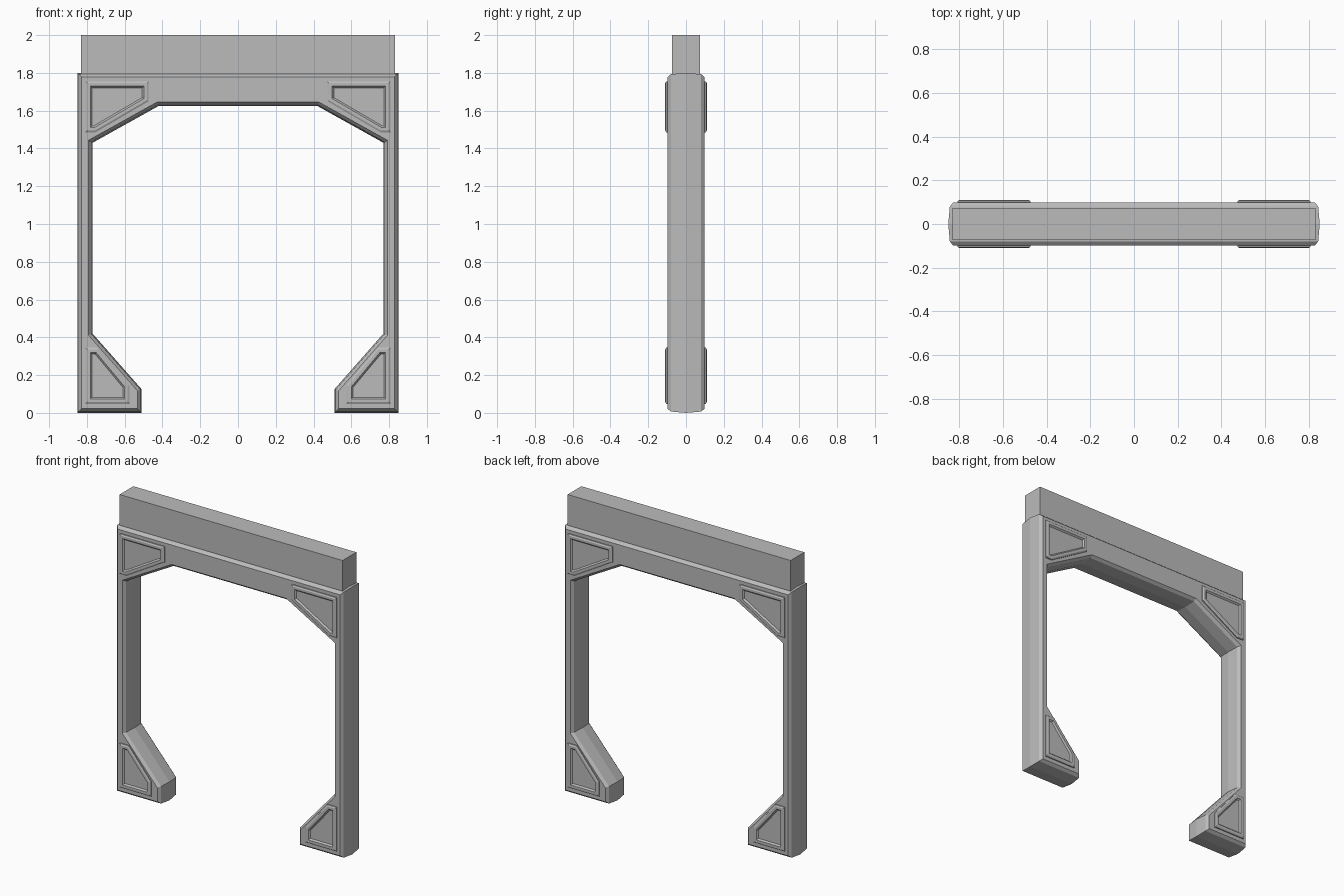
import bpy
import bmesh
from mathutils import Vector

cube = bpy.data.objects.get("Cube")
if cube:
    bpy.data.objects.remove(cube, do_unlink=True)

# Single plain material
grey = bpy.data.materials.new("plain_grey")
grey.use_nodes = True
colour = (0.5, 0.5, 0.5, 1)
grey.diffuse_color = colour
bsdf = next(n for n in grey.node_tree.nodes if n.type == 'BSDF_PRINCIPLED')
bsdf.inputs["Base Color"].default_value = colour
bsdf.inputs["Roughness"].default_value = 0.6


def inset(points, amount):
    """Move every edge of an anticlockwise outline inward by amount."""
    result = []
    for i, p in enumerate(points):
        p = Vector(p)
        a = (p - Vector(points[i - 1])).normalized()
        b = (Vector(points[(i + 1) % len(points)]) - p).normalized()
        na, nb = Vector((-a.y, a.x)), Vector((-b.y, b.x))
        result.append(p + (na + nb) * amount / (1 + na.dot(nb)))
    return result


def layered_solid(name, outline, layers):
    """Join inset copies of an x-z outline, one per (y, inset) layer."""
    bm = bmesh.new()
    rings = [[bm.verts.new((p.x, y, p.y)) for p in inset(outline, amount)]
             for y, amount in layers]
    count = len(outline)
    for low, high in zip(rings, rings[1:]):
        for i in range(count):
            j = (i + 1) % count
            bm.faces.new((low[i], low[j], high[j], high[i]))
    bm.faces.new(rings[0])
    bm.faces.new(rings[-1])
    bmesh.ops.recalc_face_normals(bm, faces=bm.faces[:])
    mesh = bpy.data.meshes.new(name)
    bm.to_mesh(mesh)
    bm.free()
    mesh.materials.append(grey)
    obj = bpy.data.objects.new(name, mesh)
    bpy.context.collection.objects.link(obj)
    return obj


def mirrored(points):
    return [(-x, z) for x, z in reversed(points)]


# Door frame: chamfered rims and gently bowed edges
half = [(0.51, 0), (0.85, 0), (0.85, 1.8)]
inner = [(0.42, 1.625), (0.77, 1.43), (0.77, 0.42), (0.51, 0.125)]
outline = half + mirrored(half) + mirrored(inner) + inner
bow = [(-0.098, 0.022), (-0.08, 0.007), (0, 0), (0.08, 0.007), (0.098, 0.022)]
layered_solid("door_frame", outline, bow)

# Header beam
beam = [(-0.83, 1.78), (0.83, 1.78), (0.83, 2), (-0.83, 2)]
layered_solid("header_beam", beam, [(-0.073, 0), (0.073, 0)])

# Raised corner panels with a sunken centre, on both faces
panels = {
    "upper": [(0.755, 1.485), (0.807, 1.485), (0.807, 1.755),
              (0.473, 1.755), (0.473, 1.65)],
    "lower": [(0.575, 0.048), (0.807, 0.048), (0.807, 0.345),
              (0.74, 0.345), (0.575, 0.147)],
}
steps = [(0.09, 0), (0.105, 0), (0.11, 0.009), (0.11, 0.025), (0.1, 0.034)]
for level, shape in panels.items():
    for side, points in (("left", shape), ("right", mirrored(shape))):
        for face, sign in (("front", -1), ("back", 1)):
            layered_solid(f"{level}_{side}_{face}_panel", points,
                          [(sign * y, amount) for y, amount in steps])
